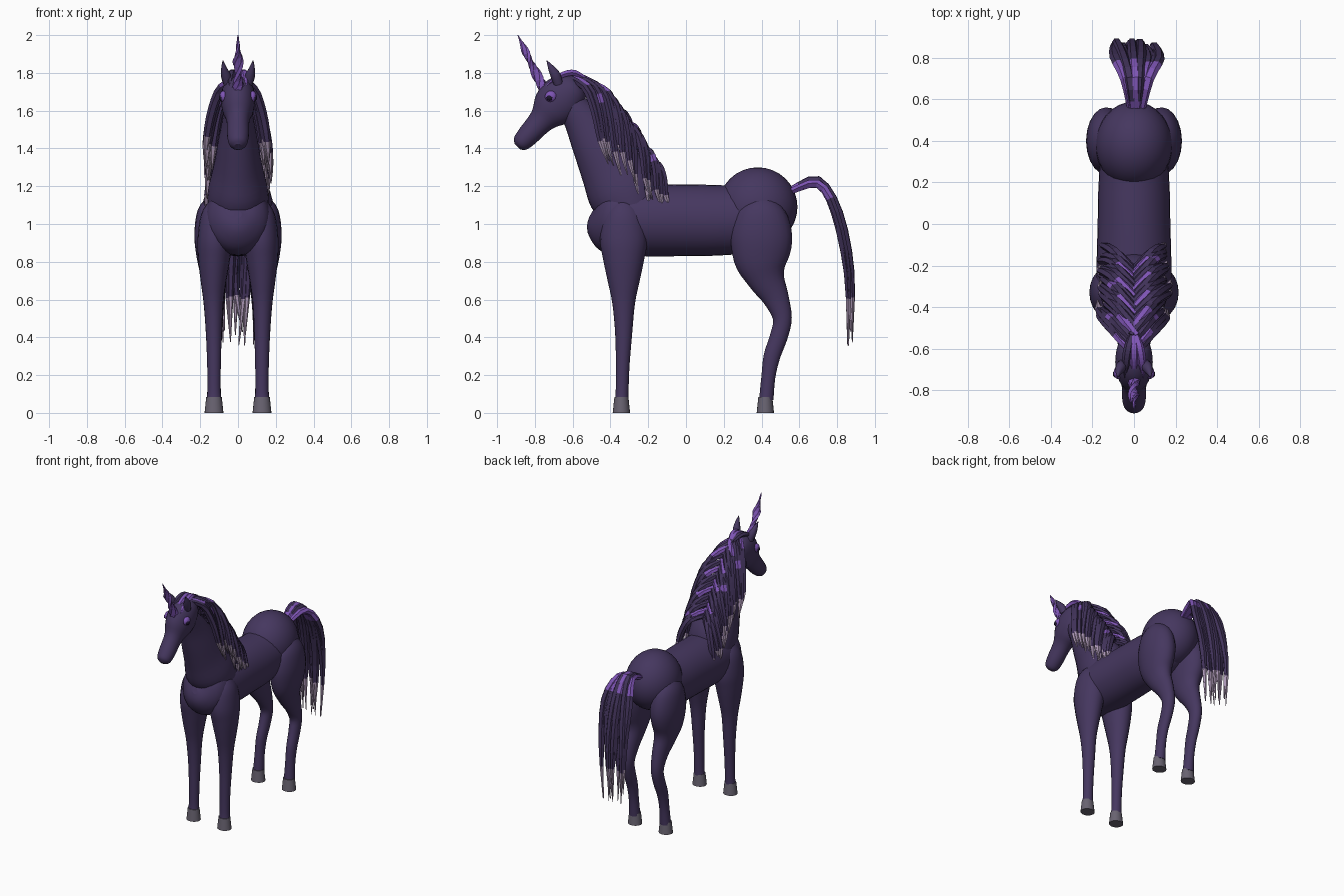
import bpy, bmesh, math, random
from mathutils import Vector, Matrix

random.seed(7)
default = bpy.data.objects.get("Cube")
if default:
    bpy.data.objects.remove(default)


def material(name, colour):
    mat = bpy.data.materials.new(name)
    mat.use_nodes = True
    mat.diffuse_color = (*colour, 1)
    mat.node_tree.nodes["Principled BSDF"].inputs["Base Color"].default_value = (*colour, 1)
    return mat


COAT = material("dark plum coat", (.060, .038, .115))
HAIR = material("dark plum hair", (.052, .032, .100))
VIOLET = material("violet", (.21, .09, .46))
PALE = material("pale lilac", (.40, .30, .45))
HOOF = material("grey hoof", (.14, .125, .165))
DARK = material("dark pupil", (.012, .008, .025))


def spline(points, t):
    """Smooth interpolation through equally spaced stations."""
    i = min(int(t), len(points) - 2)
    f = t - i
    a, b, c, d = (points[max(0, min(len(points) - 1, i + k))] for k in (-1, 0, 1, 2))
    return [q + f / 2 * (r - p + f * (2*p - 5*q + 4*r - s + f * (3*q - 3*r + s - p)))
            for p, q, r, s in zip(a, b, c, d)]


def finish(name, bm, mats, smooth):
    bmesh.ops.recalc_face_normals(bm, faces=bm.faces)
    for face in bm.faces:
        face.smooth = smooth and len(face.verts) < 5
    mesh = bpy.data.meshes.new(name)
    bm.to_mesh(mesh)
    bm.free()
    for mat in mats:
        mesh.materials.append(mat)
    obj = bpy.data.objects.new(name, mesh)
    bpy.context.collection.objects.link(obj)
    return obj


def loft(name, stations, mats, sides=20, steps=4, smooth=True, twist=0, rule=None):
    """Skin elliptical rings (x, y, z, half width, half depth) along a path."""
    bm = bmesh.new()
    count = (len(stations) - 1) * steps
    rows = [spline(stations, k / steps) for k in range(count + 1)]
    rings = []
    for k, row in enumerate(rows):
        ahead, behind = rows[min(k + 1, count)], rows[max(k - 1, 0)]
        along = (Vector(ahead[:3]) - Vector(behind[:3])).normalized()
        side = Vector((1, 0, 0))
        side = (side - along * along.dot(side)).normalized()
        out = along.cross(side)
        turn = Matrix.Rotation(twist * k / count, 3, along)
        ring = []
        for n in range(sides):
            a = math.tau * n / sides
            offset = side * math.cos(a) * max(row[3], .002) + out * math.sin(a) * max(row[4], .002)
            ring.append(bm.verts.new(Vector(row[:3]) + turn @ offset))
        rings.append(ring)
    for k in range(count):
        for n in range(sides):
            m = (n + 1) % sides
            face = bm.faces.new((rings[k][n], rings[k][m], rings[k + 1][m], rings[k + 1][n]))
            if rule:
                face.material_index = rule((k + .5) / count)
    bm.faces.new(rings[0])
    end = bm.faces.new(rings[-1])
    if rule:
        end.material_index = rule(1)
    return finish(name, bm, mats, smooth)


def ball(name, centre, size, mat, detail=32):
    bm = bmesh.new()
    bmesh.ops.create_uvsphere(bm, u_segments=detail, v_segments=detail // 2, radius=1)
    bmesh.ops.transform(bm, matrix=Matrix.Translation(centre) @ Matrix.Diagonal((*size, 1)), verts=bm.verts)
    return finish(name, bm, [mat], True)


def midline(rows):
    return [(0, *row) for row in rows]


# Trunk, rump and neck
loft("barrel", midline([(-.505, 1.05, .02, .02), (-.48, 1.04, .10, .12), (-.41, 1.03, .165, .185),
                        (-.25, 1.02, .18, .19), (0, 1.02, .175, .19), (.2, 1.02, .17, .185),
                        (.38, 1.03, .15, .17), (.5, 1.04, .06, .08)]), [COAT], 32)
ball("rump", (0, .38, 1.09), (.185, .21, .21), COAT)
loft("neck", midline([(-.27, 1.04, .16, .15), (-.33, 1.17, .16, .19), (-.40, 1.30, .13, .165),
                      (-.47, 1.42, .108, .135), (-.54, 1.54, .085, .105), (-.62, 1.65, .07, .07)]), [COAT], 28)

# Head
loft("head", midline([(-.893, 1.41, .02, .02), (-.878, 1.425, .046, .045), (-.84, 1.465, .057, .057),
                      (-.765, 1.548, .061, .070), (-.71, 1.61, .083, .112), (-.65, 1.67, .09, .122),
                      (-.58, 1.72, .072, .082), (-.55, 1.74, .02, .03)]), [COAT], 28)

for side, word in ((1, "left"), (-1, "right")):
    def mirrored(rows):
        return [(side * row[0], *row[1:]) for row in rows]

    # Eyes and ears
    ball(word + "_eyelid", (side * .076, -.715, 1.675), (.022, .032, .03), VIOLET, 16)
    ball(word + "_pupil", (side * .088, -.722, 1.668), (.014, .018, .016), DARK, 12)
    loft(word + "_ear", mirrored([(.055, -.675, 1.74, .022, .025), (.064, -.69, 1.785, .026, .028),
                                  (.073, -.71, 1.82, .017, .02), (.08, -.737, 1.865, .002, .002)]), [COAT], 10)

    # Legs, running from the muscle down to the fetlock
    loft(word + "_front_leg", mirrored([
        (.115, -.33, 1.13, .03, .04), (.12, -.33, 1.05, .075, .10), (.122, -.33, .92, .092, .125),
        (.127, -.33, .81, .084, .108), (.13, -.33, .70, .068, .085), (.13, -.33, .58, .052, .06),
        (.128, -.33, .42, .042, .045), (.127, -.335, .25, .036, .036), (.127, -.338, .12, .035, .034),
        (.127, -.34, .07, .039, .036)]), [COAT])
    loft(word + "_hind_leg", mirrored([
        (.12, .40, 1.15, .03, .04), (.13, .40, 1.07, .083, .125), (.133, .40, .94, .098, .162),
        (.13, .40, .81, .086, .145), (.125, .425, .71, .066, .10), (.12, .475, .61, .05, .07),
        (.12, .51, .50, .041, .05), (.122, .49, .40, .037, .047), (.125, .455, .30, .034, .044),
        (.126, .436, .19, .033, .037), (.127, .425, .07, .038, .038)]), [COAT])
    for place, y in (("front", -.342), ("hind", .42)):
        loft(f"{word}_{place}_hoof", mirrored([(.127, y, .085, .041, .037), (.127, y, 0, .05, .046)]),
             [HOOF], 20, 1)

# Twisted horn
loft("horn", midline([(-.755, 1.72, .034, .03), (-.79, 1.79, .028, .018), (-.825, 1.86, .03, .016),
                      (-.855, 1.925, .02, .011), (-.89, 2.0, .002, .002)]), [VIOLET], 6, 3, False, math.tau)


def hair(name, path, thick, violet, tip):
    """Faceted lock with an optional violet band and a pale tip."""
    widths = [.75, 1, 1, .8, .08]
    start, stop = violet
    rows = [(*p, thick * w, thick * w * .8) for p, w in zip(path, widths)]
    loft(name, rows, [HAIR, VIOLET, PALE], 6, 3, False,
         rule=lambda f: 2 if f > tip else 1 if start < f < stop else 0)


def vary(amount):
    return random.uniform(-amount, amount)


# Mane: locks leave the crest and fall outward and back on both sides
crest = [(-.62, 1.785), (-.50, 1.765), (-.40, 1.63), (-.30, 1.49), (-.22, 1.34)]
LOCKS = 15
for side, word in ((1, "left"), (-1, "right")):
    for n in range(LOCKS):
        t = n / (LOCKS - 1)
        y, z = spline(crest, t * (len(crest) - 1))
        tip_y, tip_z = -.40 + .30 * t + vary(.03), 1.35 - .29 * t + vary(.05)
        spread = .135 + vary(.018)
        path = [(-side * .015, y - .02, z)]
        for f, out, lift in ((.18, .55, .045), (.45, .9, .04), (.75, 1.1, .01), (1, 1.15, 0)):
            path.append((side * spread * out, y + (tip_y - y) * f + lift, z + (tip_z - z) * f + lift / 2))
        band = (.0, .28) if n % 3 == (side > 0) else (.3, .45) if n % 5 == 2 else (0, 0)
        hair(f"{word}_mane_lock", path, .025, band, .78)

# Forelock between the ears
for side in (1, -1, 0):
    hair("forelock", [(side * .01, -.54, 1.775), (side * .025, -.59, 1.80), (side * .035, -.64, 1.795),
                      (side * .04, -.69, 1.77), (side * .045, -.74, 1.73)], .022,
         (0, 1) if side >= 0 else (0, 0), 2)

# Tail: locks share a root, arch over and fan out
FAN = 13
for n in range(FAN):
    s = 2 * n / (FAN - 1) - 1
    depth = vary(.014)
    path = [(.012 + s * .025, .56, 1.18 + depth / 2), (.015 + s * .055, .70, 1.222 + depth),
            (.015 + s * .105, .80 + depth, 1.06), (s * .105 + vary(.02), .865 + depth, .74),
            (s * .09 + vary(.03), .868 + depth, .40 + vary(.05))]
    hair("tail_lock", path, .027, (0, .45) if s > .3 or n % 5 == 0 else (0, .12), .83)
